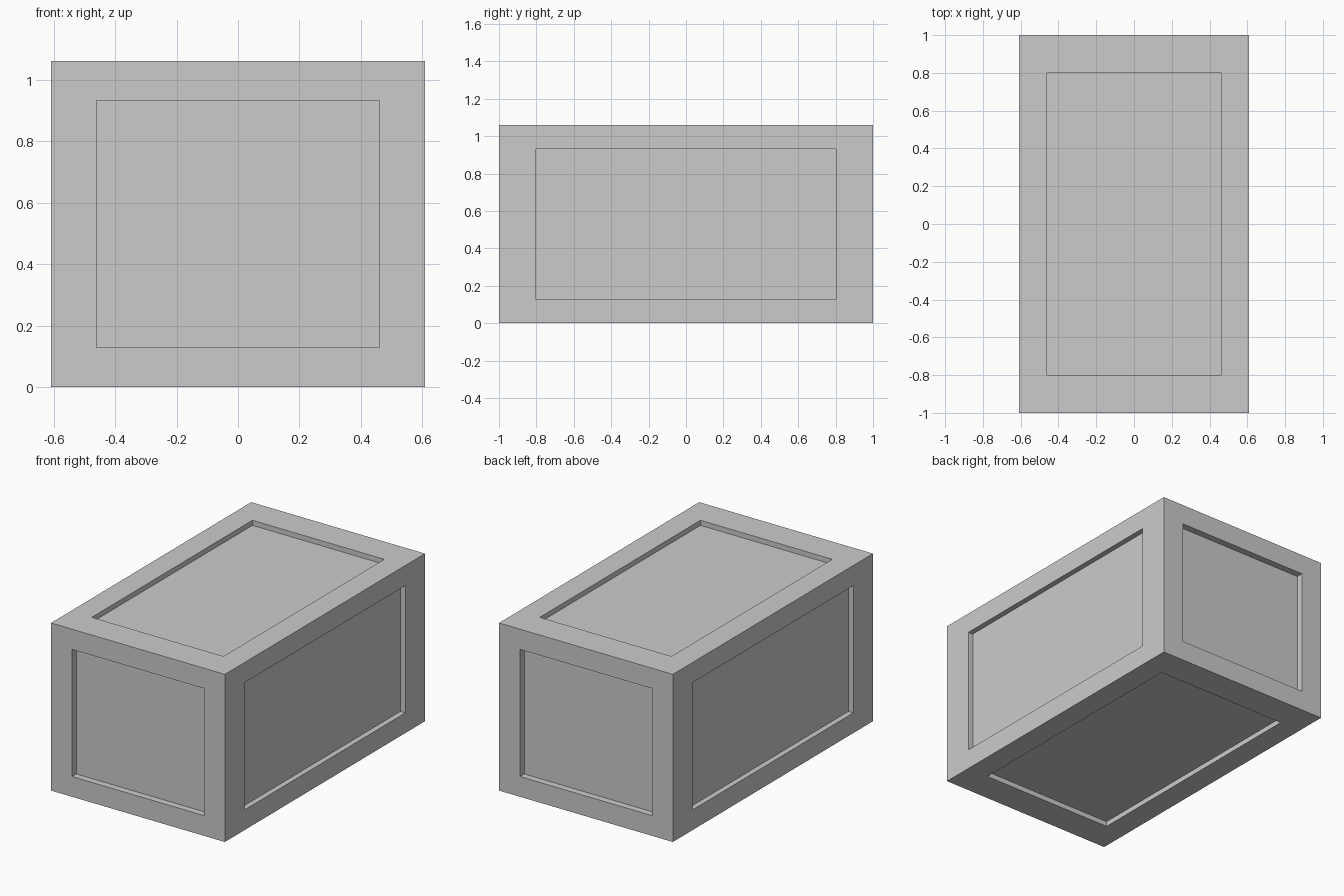
import bpy
import bmesh
from mathutils import Vector

if "Cube" in bpy.data.objects:
    bpy.data.objects.remove(bpy.data.objects["Cube"])

HALF = Vector((0.608, 1.0, 0.53))       # half size of the crate
PANEL = Vector((0.461, 0.803, 0.402))   # half extent of the recessed panels
DEPTH = Vector((0.034, 0.043, 0.032))   # recess depth along each axis


def inset_to(bm, face, depth):
    """Inset a face to the panel rectangle, sunk by depth along its normal."""
    axis = max(range(3), key=lambda i: abs(face.normal[i]))
    bmesh.ops.inset_individual(bm, faces=[face], thickness=0.01)
    for v in face.verts:
        for i in range(3):
            size = HALF[i] - depth[i] if i == axis else PANEL[i]
            v.co[i] = size if v.co[i] > 0 else -size


# Crate body
bm = bmesh.new()
bmesh.ops.create_cube(bm, size=2.0)
bmesh.ops.scale(bm, vec=HALF, verts=bm.verts)
bm.normal_update()

# Raised frame and sunken panel on all six sides
for face in list(bm.faces):
    inset_to(bm, face, Vector((0, 0, 0)))
    face.normal_update()
    inset_to(bm, face, DEPTH)

bmesh.ops.translate(bm, vec=(0, 0, HALF.z), verts=bm.verts)
bmesh.ops.recalc_face_normals(bm, faces=bm.faces)
mesh = bpy.data.meshes.new("crate")
bm.to_mesh(mesh)
bm.free()
bpy.context.collection.objects.link(bpy.data.objects.new("crate", mesh))
